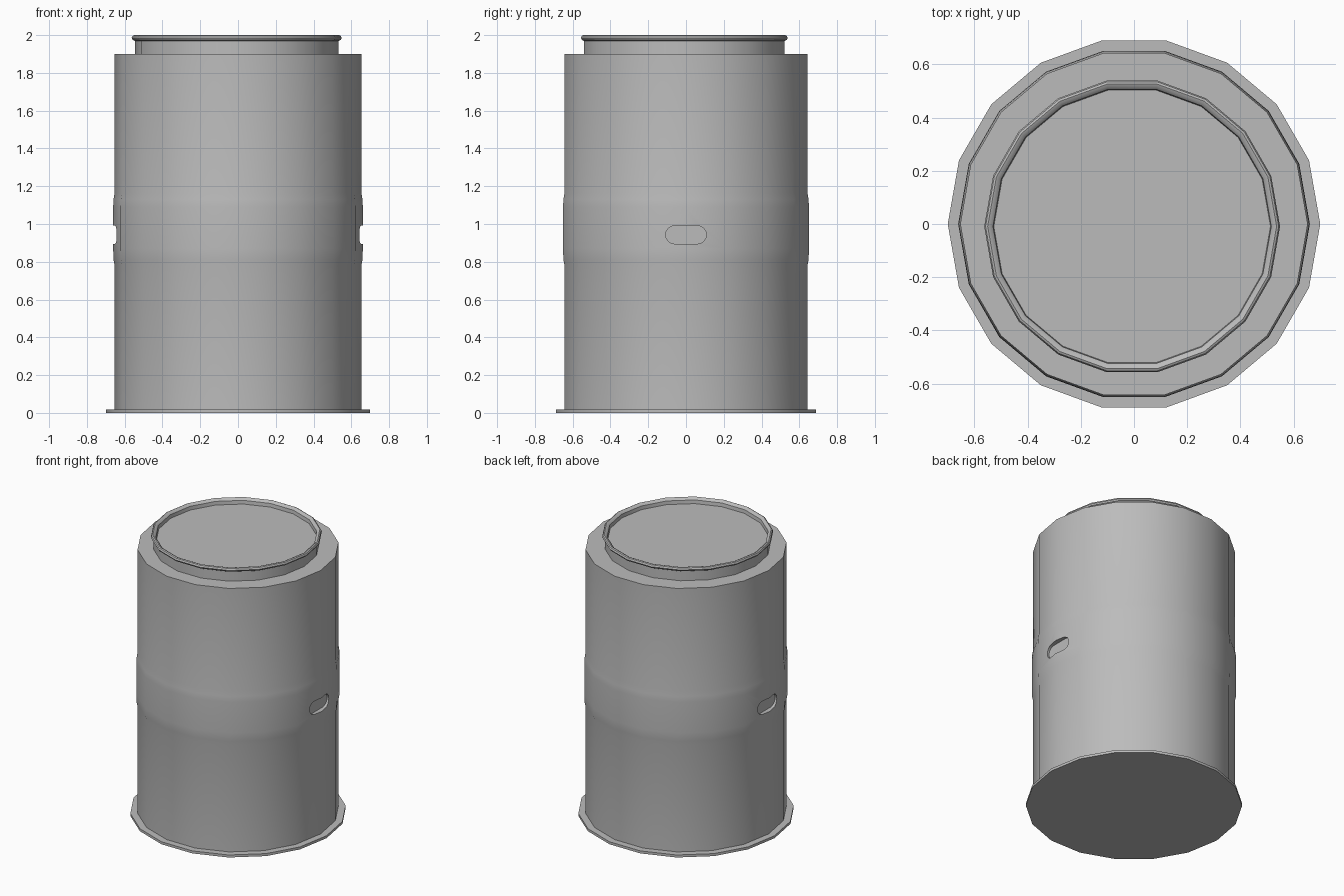
import bpy, bmesh, math
from math import cos, sin, pi, radians

SIDES = 18

cube = bpy.data.objects.get("Cube")
if cube:
    bpy.data.objects.remove(cube, do_unlink=True)

grey = bpy.data.materials.new("mid grey")
grey.use_nodes = True
COLOUR = (0.5, 0.5, 0.5, 1)
grey.diffuse_color = COLOUR
grey.node_tree.nodes["Principled BSDF"].inputs["Base Color"].default_value = COLOUR


def finish(name, bm):
    bmesh.ops.recalc_face_normals(bm, faces=bm.faces)
    mesh = bpy.data.meshes.new(name)
    bm.to_mesh(mesh)
    bm.free()
    mesh.materials.append(grey)
    obj = bpy.data.objects.new(name, mesh)
    bpy.context.collection.objects.link(obj)
    return obj


def activate(obj):
    bpy.ops.object.select_all(action='DESELECT')
    obj.select_set(True)
    bpy.context.view_layer.objects.active = obj


def smooth(obj):
    activate(obj)
    bpy.ops.object.shade_smooth_by_angle(angle=radians(30))


def lathe(name, profile, cx=0, cy=0):
    """Revolve (radius, height) points and cap both ends."""
    bm = bmesh.new()
    rings = [[bm.verts.new((cx + r * cos(2 * pi * i / SIDES),
                            cy + r * sin(2 * pi * i / SIDES), z))
              for i in range(SIDES)] for r, z in profile]
    for a, b in zip(rings, rings[1:]):
        for i in range(SIDES):
            j = (i + 1) % SIDES
            bm.faces.new((a[i], a[j], b[j], b[i]))
    bm.faces.new(rings[0][::-1])
    bm.faces.new(rings[-1])
    return finish(name, bm)


def slot_cutter(side, floor=0.628, half=0.06, radius=0.048, z=0.943):
    """Rounded slot prism, reaching outward from the pocket floor."""
    outline = []
    for end, start in ((1, -pi / 2), (-1, pi / 2)):
        for k in range(9):
            a = start + pi * k / 8
            outline.append((end * half + radius * cos(a), z + radius * sin(a)))
    bm = bmesh.new()
    base = bm.faces.new([bm.verts.new((side * floor, y, h)) for y, h in outline])
    out = bmesh.ops.extrude_face_region(bm, geom=[base])
    moved = [v for v in out["geom"] if isinstance(v, bmesh.types.BMVert)]
    bmesh.ops.translate(bm, verts=moved, vec=(side * 0.1, 0, 0))
    return finish("slot_cutter", bm)


# Base flange
smooth(lathe("base_flange", [(0.70, 0), (0.70, 0.018)]))

# Drum body with a gently swollen grip band
body = lathe("drum_body", [
    (0.653, 0.01), (0.653, 0.78), (0.659, 0.81), (0.661, 0.87),
    (0.661, 1.09), (0.659, 1.13), (0.653, 1.165), (0.653, 1.90)])

# Finger slots on both sides
for side in (1, -1):
    cutter = slot_cutter(side)
    cutter.hide_render = True
    mod = body.modifiers.new("slot", 'BOOLEAN')
    mod.operation = 'DIFFERENCE'
    mod.solver = 'EXACT'
    mod.object = cutter
    activate(body)
    bpy.ops.object.modifier_apply(modifier=mod.name)
    bpy.data.objects.remove(cutter, do_unlink=True)
smooth(body)

# Neck with rolled rim and recessed lid
smooth(lathe("neck_and_lid", [
    (0.538, 1.89), (0.538, 1.968), (0.551, 1.975), (0.556, 1.985),
    (0.551, 1.996), (0.543, 2.0), (0.533, 1.996), (0.523, 1.985),
    (0.520, 1.96)], cx=-0.007, cy=-0.009))
